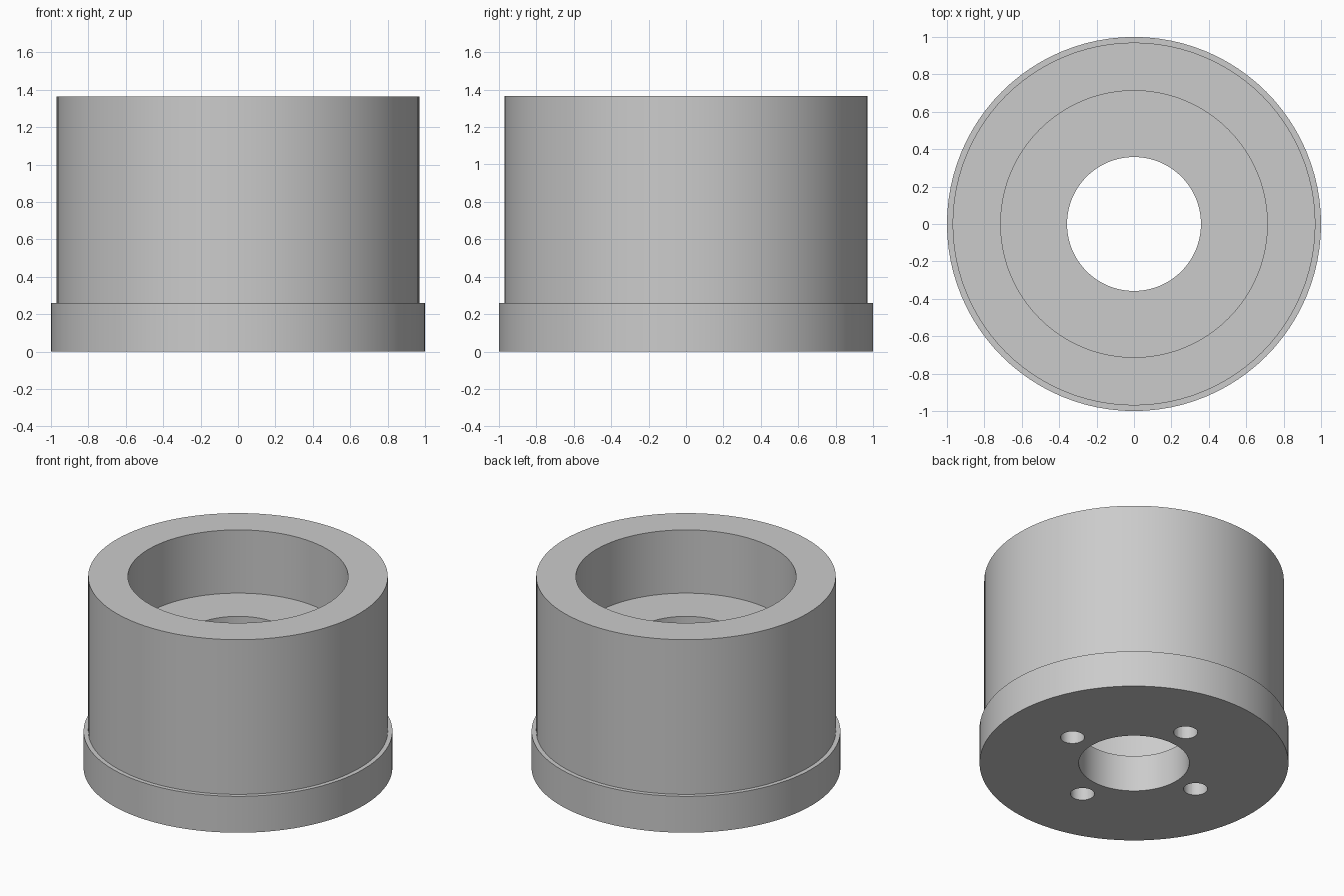
import bpy, bmesh, math

cube = bpy.data.objects.get("Cube")
if cube:
    bpy.data.objects.remove(cube)

# One plain grey material
grey = bpy.data.materials.new("light grey")
grey.use_nodes = True
colour = (0.6, 0.6, 0.6, 1)
grey.diffuse_color = colour
grey.node_tree.nodes["Principled BSDF"].inputs["Base Color"].default_value = colour

SEGMENTS = 96
OUTER, FLANGE, BORE, HOLE = 0.97, 1.0, 0.713, 0.358
BASE, CEILING, FLOOR, TOP = 0.26, 0.655, 0.913, 1.365
BOLT_CIRCLE, BOLT_RADIUS = 0.52, 0.078


def lathe(name, profile):
    """Revolve a closed (radius, height) profile around z."""
    bm = bmesh.new()
    rings = []
    for i in range(SEGMENTS):
        a = 2 * math.pi * i / SEGMENTS
        rings.append([bm.verts.new((r * math.cos(a), r * math.sin(a), z)) for r, z in profile])
    n = len(profile)
    for i in range(SEGMENTS):
        here, there = rings[i], rings[(i + 1) % SEGMENTS]
        for j in range(n):
            k = (j + 1) % n
            bm.faces.new((here[j], there[j], there[k], here[k]))
    bmesh.ops.recalc_face_normals(bm, faces=bm.faces)
    mesh = bpy.data.meshes.new(name)
    bm.to_mesh(mesh)
    bm.free()
    mesh.materials.append(grey)
    obj = bpy.data.objects.new(name, mesh)
    bpy.context.collection.objects.link(obj)
    return obj


# Flanged housing: base plate, lower chamber, partition and upper bore
housing = lathe("flanged_housing", [
    (HOLE, 0), (FLANGE, 0), (FLANGE, BASE), (OUTER, BASE), (OUTER, TOP),
    (BORE, TOP), (BORE, FLOOR), (HOLE, FLOOR), (HOLE, CEILING),
    (BORE, CEILING), (BORE, BASE), (HOLE, BASE)])

# Four bolt holes through the base plate
for i in range(4):
    a = i * math.pi / 2
    bpy.ops.mesh.primitive_cylinder_add(
        vertices=32, radius=BOLT_RADIUS, depth=0.4,
        location=(BOLT_CIRCLE * math.cos(a), BOLT_CIRCLE * math.sin(a), 0.15))
    cutter = bpy.context.object
    cutter.name = f"bolt_hole_cutter_{i + 1}"
    cutter.data.materials.append(grey)
    cut = housing.modifiers.new("bolt hole", 'BOOLEAN')
    cut.operation, cut.solver, cut.object = 'DIFFERENCE', 'EXACT', cutter
    bpy.ops.object.select_all(action='DESELECT')
    housing.select_set(True)
    bpy.context.view_layer.objects.active = housing
    bpy.ops.object.modifier_apply(modifier=cut.name)
    bpy.data.objects.remove(cutter)

bpy.ops.object.shade_smooth_by_angle(angle=math.radians(30))
